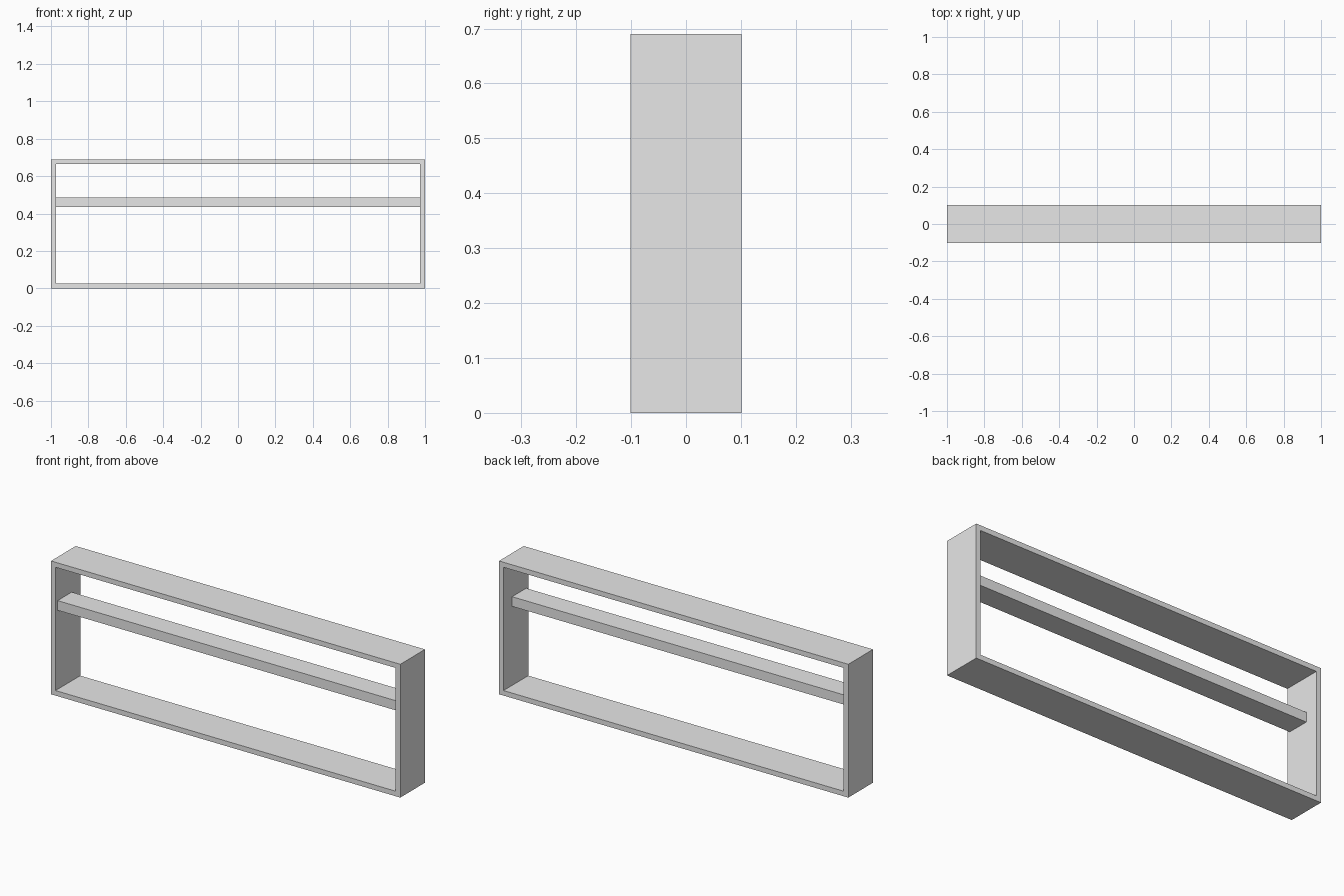
import bpy

if "Cube" in bpy.data.objects:
    bpy.data.objects.remove(bpy.data.objects["Cube"])

grey = bpy.data.materials.new("light grey")
grey.diffuse_color = (0.8, 0.8, 0.8, 1.0)
grey.use_nodes = True
grey.node_tree.nodes["Principled BSDF"].inputs["Base Color"].default_value = grey.diffuse_color

W, D, H, T = 1.0, 0.101, 0.69, 0.026   # half width, half depth, height, board thickness


def finish(name, verts, faces):
    mesh = bpy.data.meshes.new(name)
    mesh.from_pydata(verts, [], faces)
    mesh.materials.append(grey)
    obj = bpy.data.objects.new(name, mesh)
    bpy.context.collection.objects.link(obj)
    return obj


def rect(x, z0, z1, y):
    return [(-x, y, z0), (x, y, z0), (x, y, z1), (-x, y, z1)]


# Outer frame: rectangular ring, open at front and back
verts = (rect(W, 0, H, -D) + rect(W - T, T, H - T, -D)
         + rect(W, 0, H, D) + rect(W - T, T, H - T, D))
faces = []
for i in range(4):
    j = (i + 1) % 4
    faces += [(i, j, 4 + j, 4 + i),               # front rim
              (8 + j, 8 + i, 12 + i, 12 + j),     # back rim
              (j, i, 8 + i, 8 + j),               # outside
              (4 + i, 4 + j, 12 + j, 12 + i)]     # inside
finish("shelf_frame", verts, faces)

# Cross rail between the side boards, set towards the front
verts = rect(W - T, 0.435, 0.485, -0.084) + rect(W - T, 0.435, 0.485, 0.031)
faces = [(0, 1, 2, 3), (7, 6, 5, 4)]
faces += [((i + 1) % 4, i, 4 + i, 4 + (i + 1) % 4) for i in range(4)]
finish("cross_rail", verts, faces)
